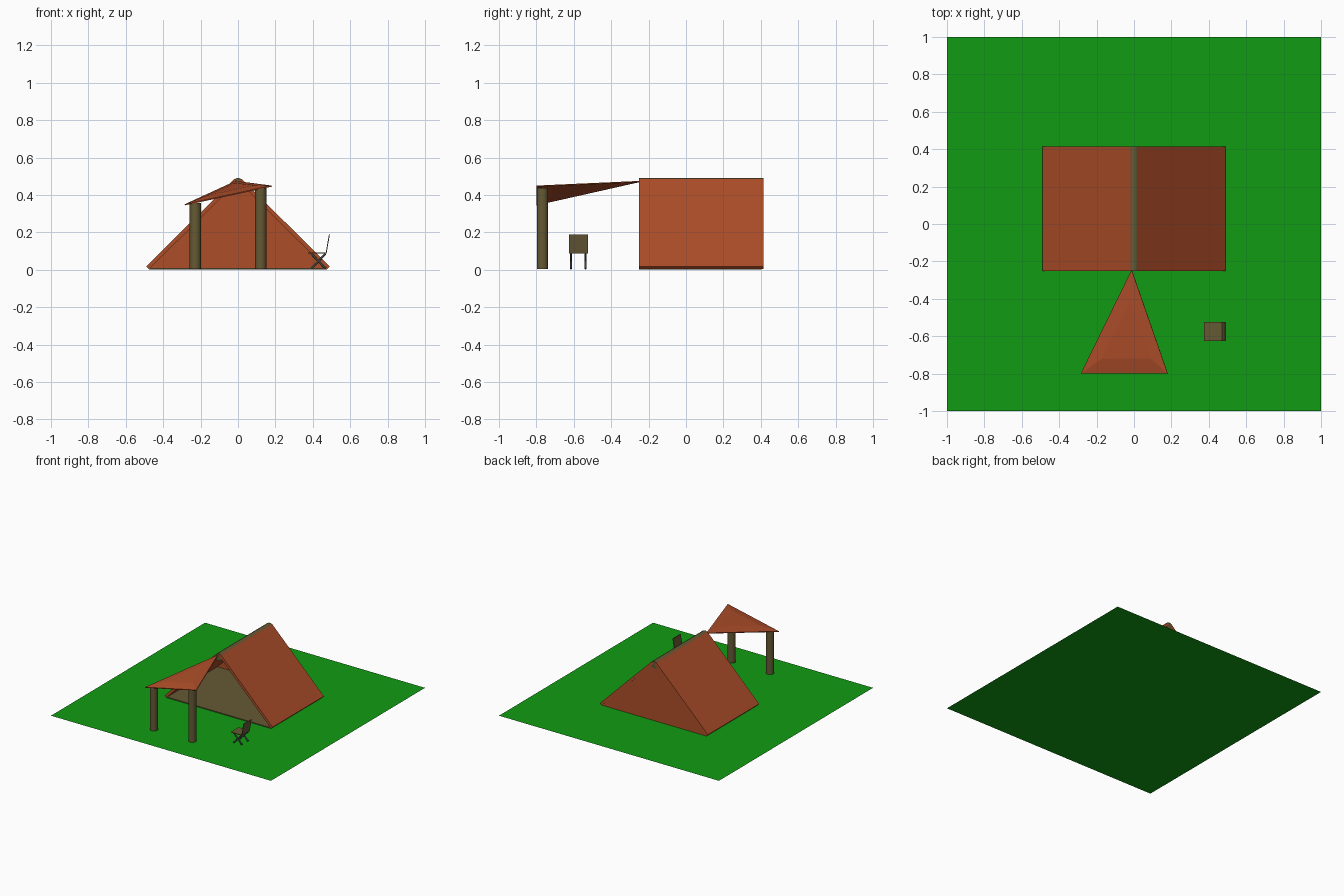
import bpy, math
from mathutils import Vector

if "Cube" in bpy.data.objects:
    bpy.data.objects.remove(bpy.data.objects["Cube"])


def material(name, rgb):
    m = bpy.data.materials.new(name)
    m.diffuse_color = (*rgb, 1)
    m.use_nodes = True
    m.node_tree.nodes["Principled BSDF"].inputs["Base Color"].default_value = m.diffuse_color
    return m


GREEN = material("grass", (0.005, 0.33, 0.006))
RED = material("red_canvas", (0.42, 0.075, 0.022))
OLIVE = material("olive", (0.13, 0.10, 0.035))
DARK = material("dark_metal", (0.05, 0.055, 0.05))


def mesh_object(name, verts, faces, mat):
    me = bpy.data.meshes.new(name)
    me.from_pydata(verts, [], faces)
    me.materials.append(mat)
    ob = bpy.data.objects.new(name, me)
    bpy.context.collection.objects.link(ob)
    return ob


def prism(name, profile, y0, y1, mat):
    """Extrude an (x, z) outline along y."""
    n = len(profile)
    verts = [(x, y, z) for y in (y0, y1) for x, z in profile]
    faces = [tuple(range(n)), tuple(range(2 * n - 1, n - 1, -1))]
    faces += [(i, i + n, (i + 1) % n + n, (i + 1) % n) for i in range(n)]
    return mesh_object(name, verts, faces, mat)


def pole(name, a, b, r, mat):
    a, b = Vector(a), Vector(b)
    bpy.ops.mesh.primitive_cylinder_add(vertices=32, radius=r, depth=(b - a).length,
                                        location=(a + b) / 2)
    ob = bpy.context.object
    ob.name = name
    ob.rotation_euler = (b - a).to_track_quat('Z', 'Y').to_euler()
    ob.data.materials.append(mat)
    bpy.ops.object.shade_smooth_by_angle(angle=math.radians(40))
    return ob


# Ground
mesh_object("grass", [(-1, -1, 0), (1, -1, 0), (1, 1, 0), (-1, 1, 0)], [(0, 1, 2, 3)], GREEN)

# Tent: two sloping sides, closed back, open front, floor and ridge pole
FRONT, BACK = -0.25, 0.415
side = [(0.475, 0.003), (0.49, 0.018), (0.02, 0.485), (0.005, 0.47)]
prism("tent_side_right", side, FRONT, BACK, RED)
prism("tent_side_left", [(-x, z) for x, z in reversed(side)], FRONT, BACK, RED)
prism("tent_back", [(-0.475, 0.003), (0.475, 0.003), (0, 0.475)], BACK - 0.012, BACK - 0.001, RED)
prism("tent_floor", [(-0.475, 0.002), (0.475, 0.002), (0.47, 0.009), (-0.47, 0.009)],
      FRONT, BACK - 0.012, OLIVE)
pole("ridge_pole", (0, FRONT, 0.46), (0, BACK, 0.46), 0.03, OLIVE)

# Awning: triangular sheet, slightly raised in the middle
awning = mesh_object("awning",
                     [(-0.285, -0.8, 0.35), (0.18, -0.8, 0.45), (-0.013, -0.245, 0.475),
                      (-0.17, -0.72, 0.396), (0.09, -0.72, 0.452), (-0.02, -0.42, 0.464)],
                     [(0, 1, 4, 3), (1, 2, 5, 4), (2, 0, 3, 5), (3, 4, 5)], RED)
mod = awning.modifiers.new("thickness", 'SOLIDIFY')
mod.thickness = 0.006
pole("awning_pole_left", (-0.228, -0.767, 0.005), (-0.228, -0.767, 0.358), 0.03, OLIVE)
pole("awning_pole_right", (0.122, -0.767, 0.005), (0.122, -0.767, 0.437), 0.03, OLIVE)

# Folding chair: seat, leaning back, crossed legs on both sides
prism("chair_seat", [(0.373, 0.086), (0.473, 0.086), (0.473, 0.091), (0.373, 0.091)],
      -0.625, -0.525, OLIVE)
prism("chair_back", [(0.469, 0.09), (0.474, 0.09), (0.491, 0.188), (0.486, 0.188)],
      -0.625, -0.525, OLIVE)
for label, y in (("front", -0.615), ("rear", -0.537)):
    pole(f"chair_{label}_leg_a", (0.392, y, 0.006), (0.468, y, 0.086), 0.006, DARK)
    pole(f"chair_{label}_leg_b", (0.468, y, 0.006), (0.392, y, 0.086), 0.006, DARK)
